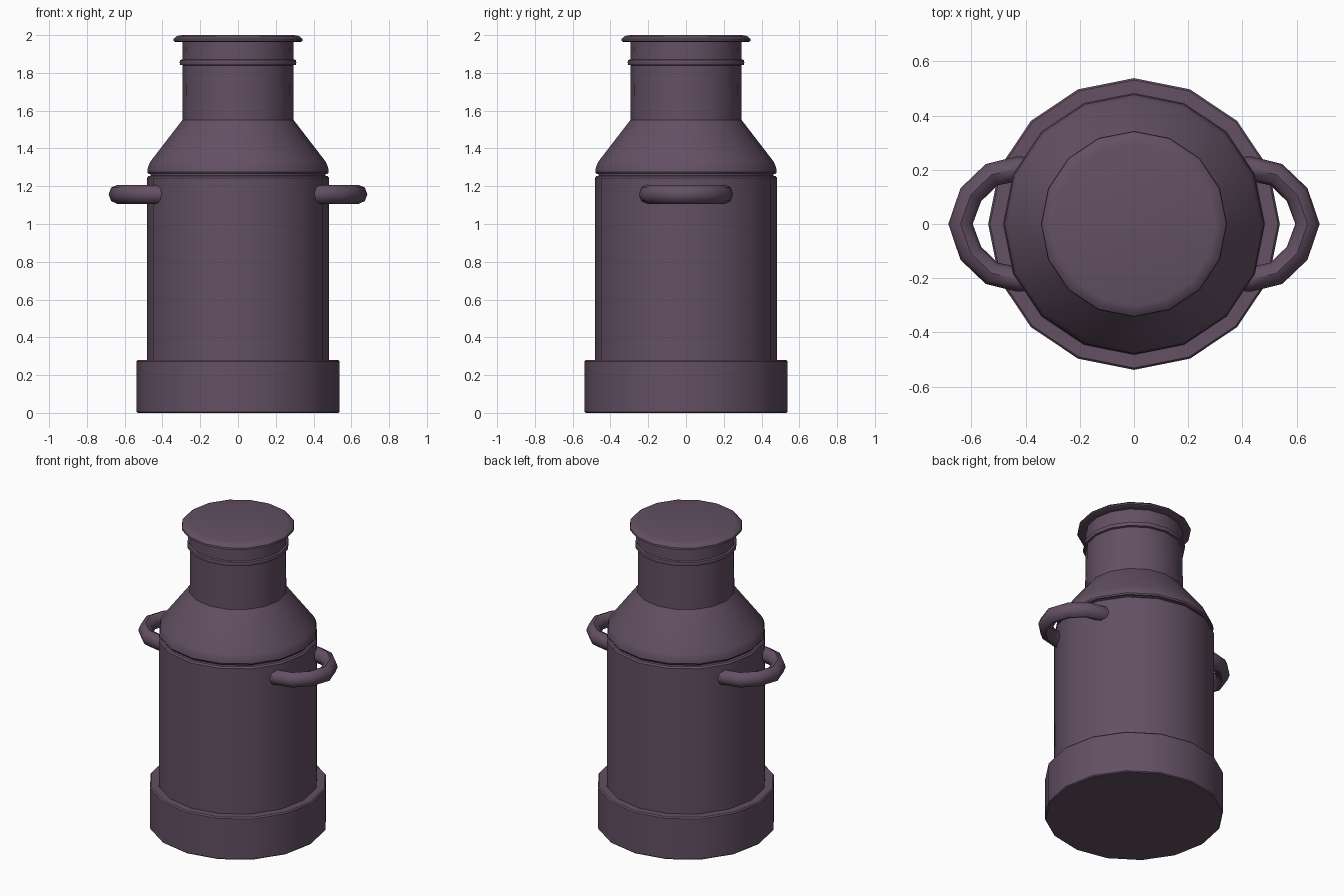
import bpy, bmesh, math
from mathutils import Vector

if "Cube" in bpy.data.objects:
    bpy.data.objects.remove(bpy.data.objects["Cube"])

SIDES = 16
paint = bpy.data.materials.new("dusky purple paint")
paint.diffuse_color = (0.125, 0.08, 0.125, 1)
paint.use_nodes = True
paint.node_tree.nodes["Principled BSDF"].inputs["Base Color"].default_value = paint.diffuse_color


def finish(name, bm, angle):
    bmesh.ops.recalc_face_normals(bm, faces=bm.faces[:])
    mesh = bpy.data.meshes.new(name)
    bm.to_mesh(mesh)
    bm.free()
    mesh.materials.append(paint)
    ob = bpy.data.objects.new(name, mesh)
    bpy.context.collection.objects.link(ob)
    bpy.ops.object.select_all(action='DESELECT')
    bpy.context.view_layer.objects.active = ob
    ob.select_set(True)
    bpy.ops.object.shade_smooth_by_angle(angle=math.radians(angle))
    return ob


def skin(bm, rings, caps=True):
    """Join consecutive vertex rings with quads and close the ends."""
    for a, b in zip(rings, rings[1:]):
        n = len(a)
        for i in range(n):
            j = (i + 1) % n
            bm.faces.new((a[i], a[j], b[j], b[i]))
    if caps:
        bm.faces.new(rings[0])
        bm.faces.new(rings[-1])


def lathe(name, profile):
    bm = bmesh.new()
    rings = []
    for r, z in profile:
        rings.append([bm.verts.new((r * math.cos(math.tau * i / SIDES),
                                    r * math.sin(math.tau * i / SIDES), z))
                      for i in range(SIDES)])
    skin(bm, rings)
    return finish(name, bm, 35)


def handle(name, side):
    """Bent eight-sided bar swept along a half loop."""
    half = [(0.36, 0.202), (0.43, 0.204), (0.525, 0.182), (0.602, 0.108), (0.64, 0.0)]
    path = half + [(x, -y) for x, y in reversed(half[:-1])]
    pts = [Vector((side * x, y, 1.157)) for x, y in path]
    bm = bmesh.new()
    rings = []
    for k, p in enumerate(pts):
        t = (pts[min(k + 1, len(pts) - 1)] - pts[max(k - 1, 0)]).normalized()
        out = Vector((t.y, -t.x, 0))
        ring = []
        for i in range(8):
            a = math.tau * i / 8
            ring.append(bm.verts.new(p + out * 0.045 * math.cos(a)
                                     + Vector((0, 0, 0.05 * math.sin(a)))))
        rings.append(ring)
    skin(bm, rings)
    return finish(name, bm, 50)


# Wide foot band
lathe("base_band", [(0.532, 0.0), (0.538, 0.006), (0.538, 0.272), (0.531, 0.28)])
# Main cylinder
lathe("body", [(0.483, 0.27), (0.483, 1.243), (0.475, 1.253), (0.462, 1.256)])
# Recessed seam, shoulder cone, neck and its raised ring
lathe("shoulder_and_neck", [
    (0.462, 1.245), (0.462, 1.266), (0.475, 1.266), (0.48, 1.275), (0.477, 1.30),
    (0.464, 1.33), (0.295, 1.55), (0.293, 1.84), (0.306, 1.843), (0.309, 1.855),
    (0.306, 1.868), (0.295, 1.872), (0.293, 1.97)])
# Flared lid
lathe("lid", [(0.293, 1.963), (0.33, 1.963), (0.343, 1.969), (0.341, 1.98),
              (0.325, 1.994), (0.30, 2.0)])
# Side handles
for label, s in (("right", 1), ("left", -1)):
    handle(label + "_handle", s)
